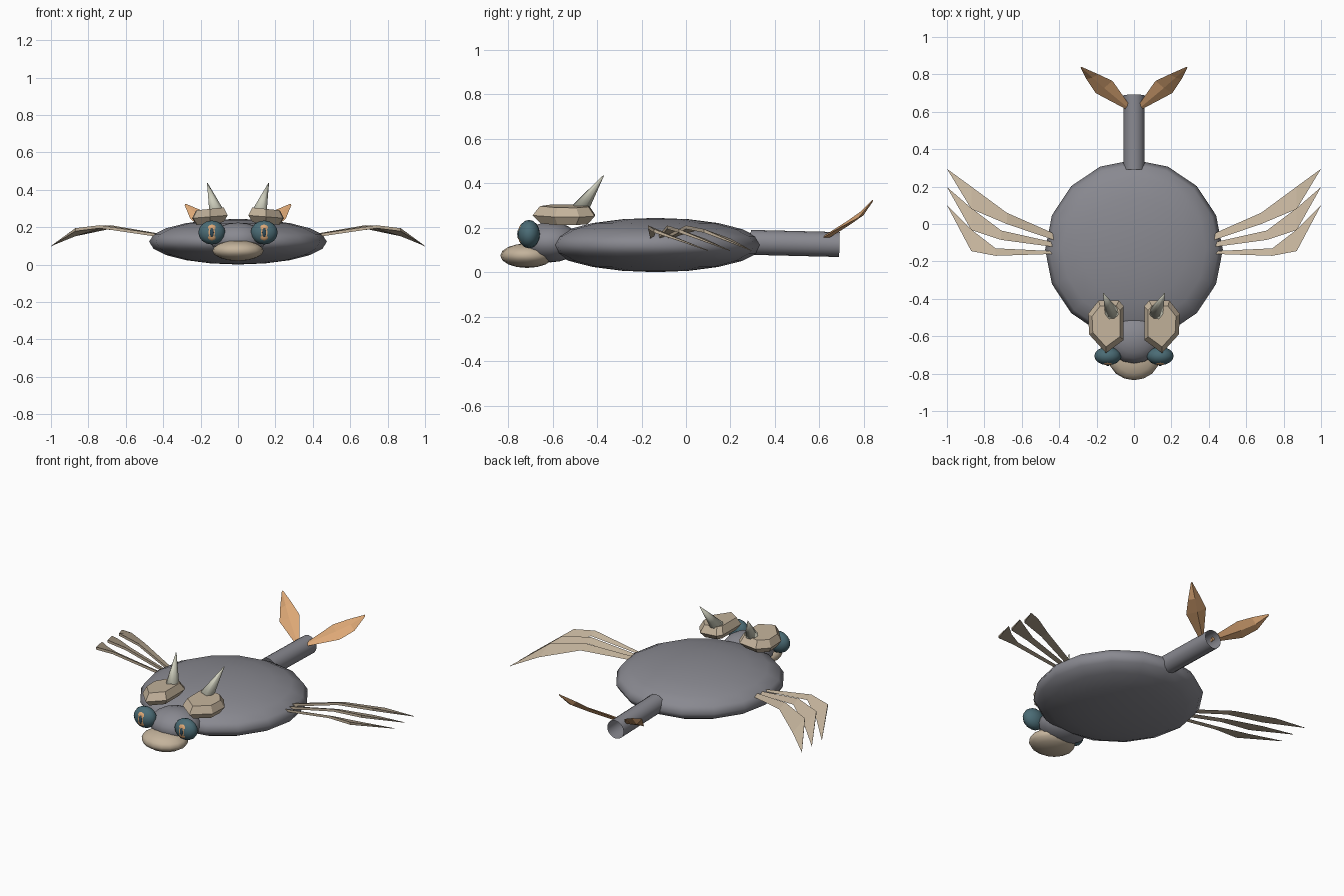
import bpy, bmesh, math
from mathutils import Vector

cube = bpy.data.objects.get("Cube")
if cube:
    bpy.data.objects.remove(cube, do_unlink=True)


def material(name, rgb):
    m = bpy.data.materials.new(name)
    m.use_nodes = True
    m.diffuse_color = (*rgb, 1)
    m.node_tree.nodes["Principled BSDF"].inputs["Base Color"].default_value = (*rgb, 1)
    return m


grey = material("slate grey", (0.25, 0.25, 0.28))
tan = material("tan", (0.55, 0.45, 0.33))
orange = material("soft orange", (0.72, 0.39, 0.18))
teal = material("dark teal", (0.07, 0.15, 0.18))
ivory = material("pale ivory", (0.62, 0.62, 0.51))
navy = material("pupil blue", (0.03, 0.07, 0.10))


def finish(bm, name, mat, smooth=False):
    bmesh.ops.remove_doubles(bm, verts=bm.verts, dist=0.0005)
    bmesh.ops.recalc_face_normals(bm, faces=bm.faces)
    for f in bm.faces:
        f.smooth = smooth
    mesh = bpy.data.meshes.new(name)
    bm.to_mesh(mesh)
    bm.free()
    mesh.materials.append(mat)
    ob = bpy.data.objects.new(name, mesh)
    bpy.context.collection.objects.link(ob)
    return ob


def ellipsoid(name, mat, center, radii, segments=16, rings=10, facing=False):
    bm = bmesh.new()
    bmesh.ops.create_uvsphere(bm, u_segments=segments, v_segments=rings, radius=1)
    for v in bm.verts:
        p = Vector((v.co.x, v.co.z, -v.co.y)) if facing else v.co
        v.co = [c + r * k for c, r, k in zip(center, radii, p)]
    return finish(bm, name, mat, True)


def loft(name, mat, rings, smooth=False, caps=True):
    """Skin a row of cross-sections that share one point count."""
    bm = bmesh.new()
    rows = [[bm.verts.new(p) for p in ring] for ring in rings]
    n = len(rows[0])
    for a, b in zip(rows, rows[1:]):
        for i in range(n):
            j = (i + 1) % n
            bm.faces.new((a[i], a[j], b[j], b[i]))
    if caps:
        bm.faces.new(rows[0])
        bm.faces.new(rows[-1])
    bmesh.ops.dissolve_degenerate(bm, dist=0.0005, edges=bm.edges)
    return finish(bm, name, mat, smooth)


def circle(center, axis, radius, n):
    q = Vector(axis).to_track_quat("Z", "Y")
    return [Vector(center) + q @ Vector((radius * math.cos(2 * math.pi * i / n),
                                         radius * math.sin(2 * math.pi * i / n), 0))
            for i in range(n)]


def lerp(a, b, t):
    return a + (b - a) * t


# Body, head and mouth
ellipsoid("body", grey, (0, -0.137, 0.123), (0.475, 0.48, 0.122))
ellipsoid("head", grey, (0, -0.61, 0.135), (0.15, 0.135, 0.09))
ellipsoid("mouth", tan, (0, -0.715, 0.075), (0.137, 0.12, 0.055), 16, 8)

# Open tail tube
axis = Vector((0, 0.40, -0.01))
start = Vector((0, 0.29, 0.135))
loft("tail", grey, [circle(start, axis, 0.056, 16), circle(start + axis, axis, 0.056, 16)],
     smooth=True, caps=False)

# Brow outline, and blade stations: x, leading y, trailing y, leading z, trailing z
brow = [(0.08, -0.41), (0.19, -0.41), (0.245, -0.48), (0.24, -0.59),
        (0.15, -0.69), (0.055, -0.62), (0.055, -0.44)]
front_blade = [(0.43, -0.16, -0.145, 0.157, 0.155), (0.74, -0.17, -0.13, 0.203, 0.188),
               (0.87, -0.145, -0.03, 0.187, 0.148), (1.0, 0.10, 0.10, 0.098, 0.098)]
back_blade = [(0.43, -0.085, -0.05, 0.160, 0.155), (0.68, 0.0, 0.06, 0.203, 0.188),
              (0.87, 0.08, 0.20, 0.187, 0.148), (1.0, 0.295, 0.295, 0.098, 0.098)]

for side, s in (("left", 1), ("right", -1)):
    # Eyes
    for part, mat, y, radii in (("eye", teal, -0.706, (0.072, 0.049, 0.064)),
                                ("iris", orange, -0.738, (0.036, 0.017, 0.045)),
                                ("pupil", navy, -0.748, (0.013, 0.011, 0.027))):
        ellipsoid(f"{side}_{part}", mat, (0.14 * s, y, 0.172), radii, 16, 8, facing=True)

    # Bevelled brow plates
    cx, cy = 0.15, -0.54
    rings = []
    for z, k in ((0.22, 0.76), (0.256, 1.0), (0.298, 0.78)):
        rings.append([(s * lerp(cx, x, k), lerp(cy, y, k), z - 0.08 * (x - cx))
                      for x, y in brow])
    loft(f"{side}_brow", tan, rings)

    # Horns
    base, tip = Vector((0.117 * s, -0.475, 0.285)), Vector((0.164 * s, -0.37, 0.436))
    loft(f"{side}_horn", ivory, [circle(base, tip - base, 0.04, 8),
                                 circle(tip, tip - base, 0.002, 8)], smooth=True)

    # Three wing blades per side
    for n, blade in enumerate(("front", "middle", "back")):
        rings = []
        for a, b in zip(front_blade, back_blade):
            x, yl, yt, zl, zt = (lerp(p, q, n / 2) for p, q in zip(a, b))
            h = 0.002 if x > 0.99 else 0.008
            rings.append([(s * x, yl, zl + h), (s * x, yt, zt + h / 2), (s * x, yl, zl - h)])
        loft(f"{side}_{blade}_wing_blade", tan, rings)

    # Tail fins: inner edge and outer edge at each station
    stations = [((0.03, 0.645, 0.170), (0.045, 0.615, 0.155)),
                ((0.115, 0.765, 0.250), (0.205, 0.70, 0.205)),
                ((0.19, 0.80, 0.288), (0.255, 0.775, 0.245)),
                ((0.28, 0.84, 0.326), (0.285, 0.835, 0.318))]
    rings = []
    for i, (a, b) in enumerate(stations):
        mid = (Vector(a) + Vector(b)) / 2
        h = 0.003 if i == 3 else 0.010
        pts = [Vector(a), mid + Vector((0, -h, h)) * 0.5, Vector(b), mid + Vector((0, h, -h))]
        rings.append([(s * p.x, p.y, p.z) for p in pts])
    loft(f"{side}_tail_fin", orange, rings)
